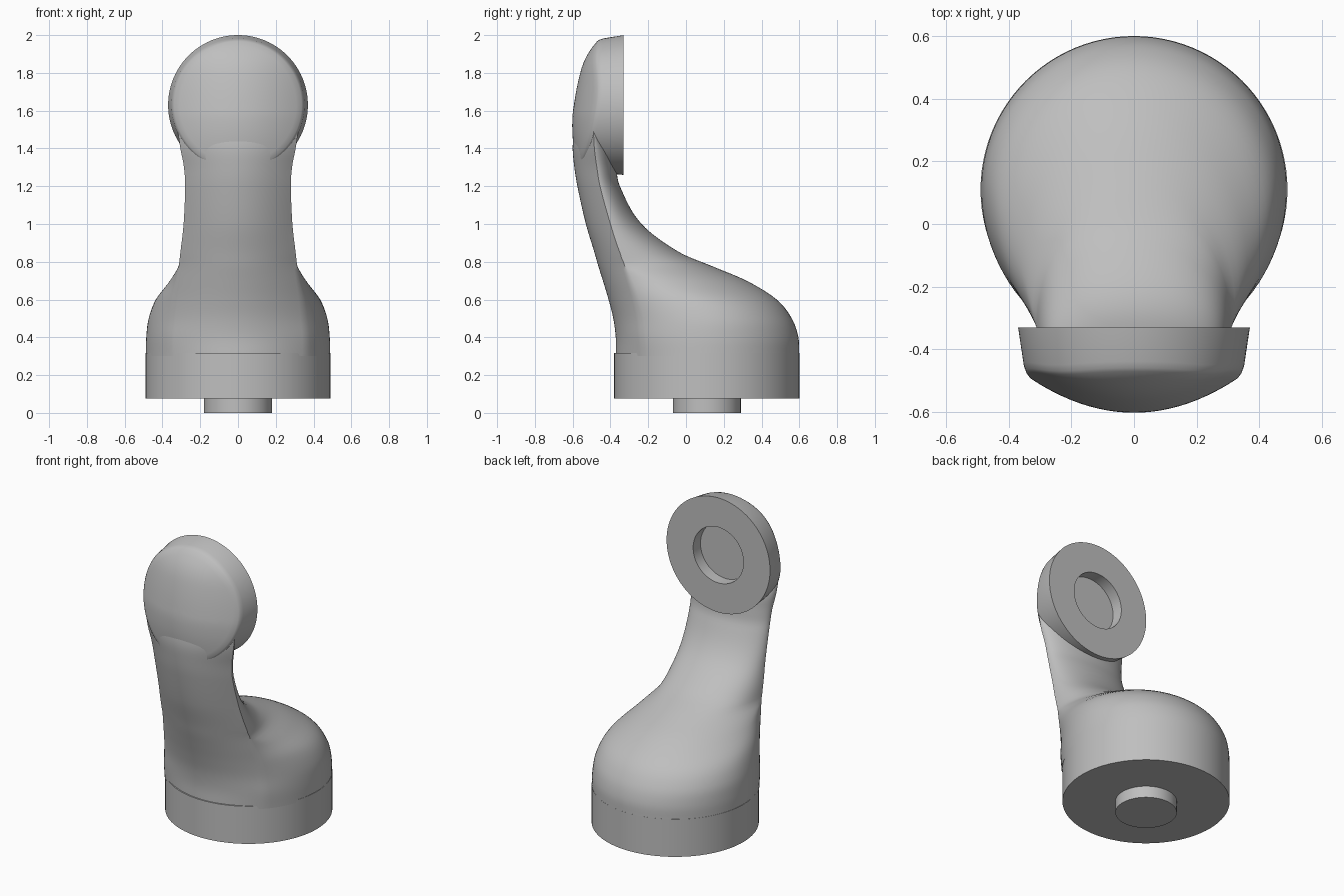
import bpy, bmesh
from math import sin, cos, acos, pi, sqrt

cube = bpy.data.objects.get("Cube")
if cube:
    bpy.data.objects.remove(cube)

grey = bpy.data.materials.new("plain grey")
grey.use_nodes = True
colour = (0.52, 0.52, 0.52, 1)
grey.diffuse_color = colour
grey.node_tree.nodes["Principled BSDF"].inputs["Base Color"].default_value = colour


def finish(bm, name, angle=35):
    """Turn a bmesh into a smooth shaded object that keeps its sharp edges."""
    bmesh.ops.recalc_face_normals(bm, faces=bm.faces)
    mesh = bpy.data.meshes.new(name)
    bm.to_mesh(mesh)
    bm.free()
    mesh.materials.append(grey)
    obj = bpy.data.objects.new(name, mesh)
    bpy.context.collection.objects.link(obj)
    bpy.ops.object.select_all(action='DESELECT')
    obj.select_set(True)
    bpy.context.view_layer.objects.active = obj
    bpy.ops.object.shade_smooth_by_angle(angle=angle * pi / 180)
    return obj


def skin(rings, name, angle=35):
    """Bridge closed rings of equal size and cap both ends."""
    bm = bmesh.new()
    loops = [[bm.verts.new(p) for p in ring] for ring in rings]
    n = len(loops[0])
    for low, high in zip(loops, loops[1:]):
        for i in range(n):
            j = (i + 1) % n
            bm.faces.new((low[i], low[j], high[j], high[i]))
    bm.faces.new(loops[0])
    bm.faces.new(loops[-1])
    return finish(bm, name, angle)


def sample(table, z):
    """Smooth interpolation of the rows of a table keyed by height."""
    last = len(table) - 1
    i = max(k for k in range(last) if k == 0 or table[k][0] <= z)
    a, b = table[i], table[i + 1]
    before, after = table[max(i - 1, 0)], table[min(i + 2, last)]
    h = b[0] - a[0]
    t = (z - a[0]) / h
    values = []
    for k in range(1, len(a)):
        m0 = (b[k] - before[k]) / (b[0] - before[0]) * h
        m1 = (after[k] - a[k]) / (after[0] - a[0]) * h
        values.append(a[k] + t * m0 + t * t * (3 * (b[k] - a[k]) - 2 * m0 - m1)
                      + t ** 3 * (2 * (a[k] - b[k]) + m0 + m1))
    return values


def disc_ring(radius, z, y, n=96):
    return [(radius * cos(2 * pi * i / n), y + radius * sin(2 * pi * i / n), z)
            for i in range(n)]


# Round base and the locating peg under it
BASE_Y = 0.11
skin([disc_ring(0.49, z, BASE_Y) for z in (0.075, 0.318)], "base")
skin([disc_ring(0.18, z, BASE_Y) for z in (0, 0.08)], "peg")

# Body rows: height, front, edge depth, edge half width, widest half width, centre, back
BODY = [
    (0.30, -0.372, -0.23, 0.36, 0.488, 0.11, 0.60),
    (0.40, -0.372, -0.24, 0.36, 0.486, 0.11, 0.595),
    (0.50, -0.385, -0.25, 0.35, 0.473, 0.10, 0.56),
    (0.60, -0.41, -0.27, 0.34, 0.435, 0.04, 0.48),
    (0.70, -0.44, -0.30, 0.325, 0.36, -0.13, 0.32),
    (0.78, -0.465, -0.325, 0.313, 0.314, -0.31, 0.13),
    (0.85, -0.485, -0.35, 0.305, 0.305, -0.35, -0.035),
    (1.00, -0.53, -0.40, 0.288, 0.288, -0.40, -0.235),
    (1.20, -0.575, -0.455, 0.28, 0.28, -0.455, -0.35),
    (1.30, -0.591, -0.472, 0.286, 0.286, -0.472, -0.37),
    (1.40, -0.60, -0.485, 0.305, 0.305, -0.485, -0.385),
    (1.50, -0.592, -0.49, 0.32, 0.32, -0.49, -0.45),
]


def body_ring(z, n=18):
    front, edge_y, edge, wide, centre, back = sample(BODY, z)
    half = [(edge * i / n, front + (edge_y - front) * (i / n) ** 2) for i in range(n)]
    wide = max(wide, edge)
    start = -acos(edge / wide)
    near = (centre - edge_y) / max(sin(-start), 0.001)
    for i in range(2 * n + 1):
        t = start + (pi / 2 - start) * i / (2 * n)
        depth = near if t < 0 else back - centre
        half.append((wide * cos(t), centre + depth * sin(t)))
    half[-1] = (0, back)
    mirrored = [(-x, y) for x, y in half[-2:0:-1]]
    return [(x, y, z) for x, y in half + mirrored]


LEVELS = 60
skin([body_ring(0.3 + 1.2 * i / LEVELS) for i in range(LEVELS + 1)], "curved_neck", 40)

# Head: a disc with a domed front and a round socket in its flat back
HEAD_Z, BACK_Y = 1.63, -0.33
DOME = [(1.25, -0.57), (1.4, -0.594), (1.5, -0.602), (1.6, -0.598),
        (1.8, -0.56), (1.9, -0.52), (2.0, -0.445)]


def head_ring(radius, y=None, inset=0, n=96):
    ring = []
    for i in range(n):
        x = radius * cos(2 * pi * i / n)
        z = HEAD_Z + radius * sin(2 * pi * i / n)
        depth = sample(DOME, z)[0] + x * x + inset if y is None else y
        ring.append((x, depth, z))
    return ring


rings = [head_ring(0.18, BACK_Y - 0.075), head_ring(0.18, BACK_Y), head_ring(0.37, BACK_Y)]
rings += [head_ring(0.352, None, 0.02), head_ring(0.345, None, 0.005)]
rings += [head_ring(0.335 * (1 - i / 12) + 0.002) for i in range(13)]
skin(rings, "round_head", 40)
